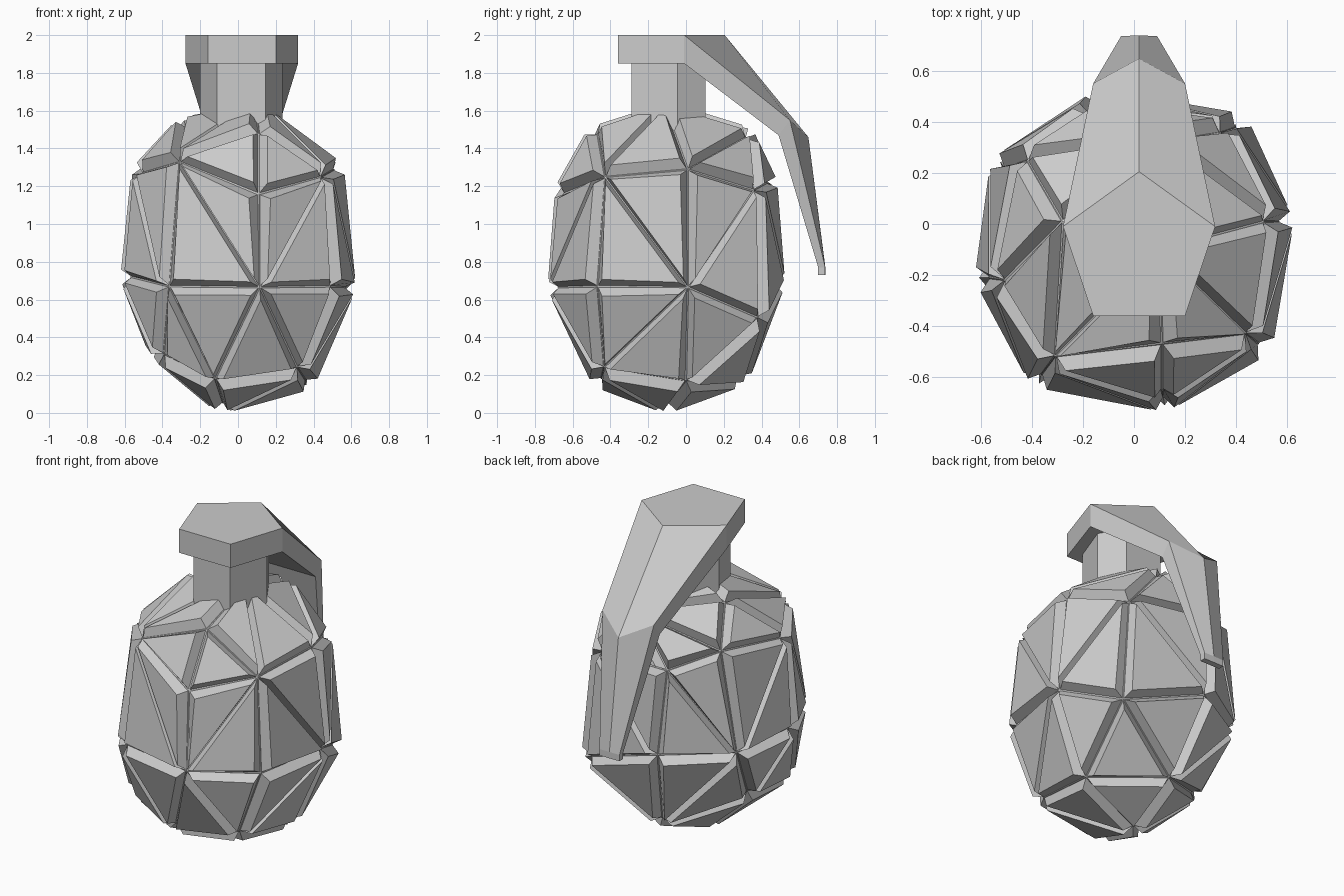
import bpy, bmesh
from mathutils import Vector

if "Cube" in bpy.data.objects:
    bpy.data.objects.remove(bpy.data.objects["Cube"])


def finish(bm, name):
    bmesh.ops.recalc_face_normals(bm, faces=bm.faces[:])
    me = bpy.data.meshes.new(name)
    bm.to_mesh(me)
    bm.free()
    ob = bpy.data.objects.new(name, me)
    bpy.context.collection.objects.link(ob)
    return ob


# Egg-shaped body: groove junctions in rings, joined into triangles
crown = [(.1, -.1, 1.59), (-.28, .01, 1.52), (.11, -.47, 1.48), (.1, .32, 1.46)]
upper = [(-.31, -.52, 1.33), (.11, -.65, 1.16), (.44, -.43, 1.25), (.51, .01, 1.29),
         (.34, .36, 1.18), (-.17, .43, 1.22), (-.42, .25, 1.34), (-.51, -.22, 1.27)]
middle = [(-.365, -.59, .67), (.115, -.68, .665), (.49, -.47, .67), (.57, .01, .665),
          (.4, .38, .505), (-.13, .47, .69), (-.51, .22, .71), (-.57, -.21, .72)]
lower = [(-.395, -.42, .31), (-.12, -.45, .18), (.315, -.435, .24), (.36, 0, .17),
         (-.03, .28, .19), (-.43, .0, .36), (-.08, -.1, .05)]
centre = Vector((0, -.1, .78))
bm = bmesh.new()
home = {}
for p in crown + upper + middle + lower:
    d = Vector(p) - centre
    # spread over a sphere so that the hull keeps every junction
    v = bm.verts.new(Vector((d.x / .6, d.y / .6, d.z / .8)).normalized())
    home[v] = Vector(p)
junctions = list(home)
bmesh.ops.convex_hull(bm, input=bm.verts[:])
for v, p in home.items():
    v.co = p
bmesh.ops.recalc_face_normals(bm, faces=bm.faces[:])
# Turn the diagonals that run the other way (upper ring starts at 4, middle at 12)
for a, b in ((5, 12), (5, 14), (7, 16)):
    edge = bm.edges.get((junctions[a], junctions[b]))
    if edge:
        bmesh.utils.edge_rotate(edge, True)
bmesh.ops.recalc_face_normals(bm, faces=bm.faces[:])
# Raised panels with thin grooves between them
panels = bm.faces[:]
bmesh.ops.inset_individual(bm, faces=panels, thickness=.008, depth=0)
bmesh.ops.inset_individual(bm, faces=panels, thickness=.038, depth=.058)
finish(bm, "body")

# Six-sided neck
outline = [(-.11, -.288), (.145, -.288), (.235, -.045), (.145, .104), (-.11, .104), (-.2, -.045)]
bm = bmesh.new()
base = bm.faces.new([bm.verts.new((x, y, 1.42)) for x, y in outline])
top = bmesh.ops.extrude_face_region(bm, geom=[base])["geom"]
bmesh.ops.translate(bm, vec=(0, 0, .44), verts=[g for g in top if isinstance(g, bmesh.types.BMVert)])
finish(bm, "neck")

# Cap and safety lever: (half width, under y/z, side y/z, ridge y/z)
sections = [(.18, (-.36, 1.85), (-.36, 2.0), (-.36, 2.0)),
            (.298, (-.01, 1.85), (-.01, 2.0), (.205, 2.0)),
            (.18, (.49, 1.47), (.55, 1.55), (.648, 1.46)),
            (.07, (.70, .77), (.737, .77), (.738, .77)),
            (.07, (.70, .73), (.737, .73), (.738, .73))]
bm = bmesh.new()
rings = []
for w, under, side, ridge in sections:
    rings.append([bm.verts.new((.02 + x, *yz)) for x, yz in
                  ((-w, under), (-w, side), (0, ridge), (w, side), (w, under))])
for a, b in zip(rings, rings[1:]):
    for i in range(5):
        j = (i + 1) % 5
        bm.faces.new((a[i], a[j], b[j], b[i]))
bm.faces.new(rings[0])
bm.faces.new(rings[-1])
finish(bm, "cap_and_lever")
